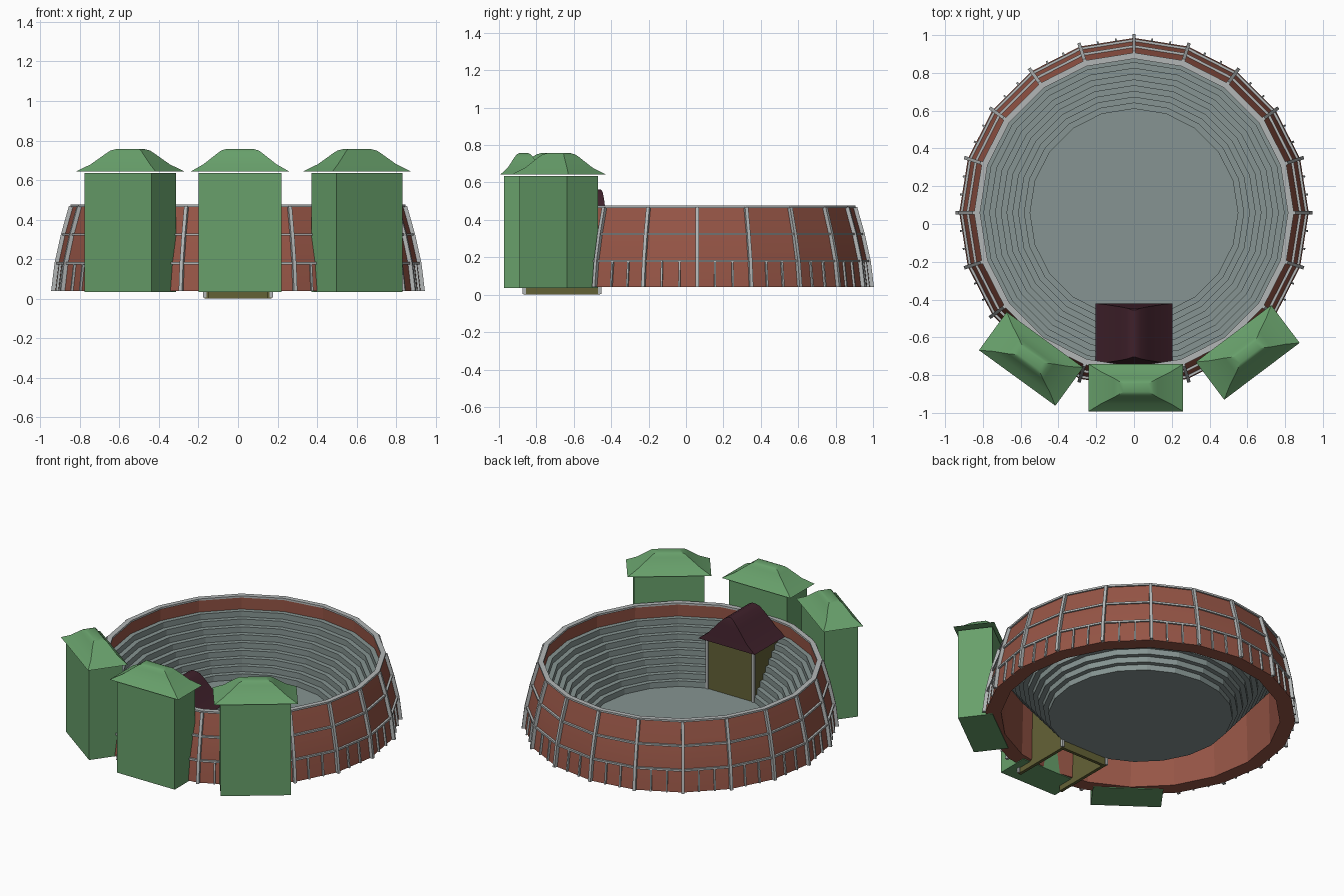
import bpy, bmesh, math
from mathutils import Matrix, Vector

cube = bpy.data.objects.get("Cube")
if cube:
    bpy.data.objects.remove(cube)

SIDES = 20
STEP = 2 * math.pi / SIDES
CENTRE = (0, 0.06, 0)


def material(name, rgb):
    m = bpy.data.materials.new(name)
    m.use_nodes = True
    m.diffuse_color = (*rgb, 1)
    m.node_tree.nodes["Principled BSDF"].inputs["Base Color"].default_value = (*rgb, 1)
    return m


GREEN = material("tower_green", (0.138, 0.352, 0.147))
BRICK = material("brick_red", (0.305, 0.091, 0.061))
STONE = material("seating_grey", (0.238, 0.296, 0.287))
METAL = material("light_metal", (0.45, 0.47, 0.47))
MAROON = material("dark_maroon", (0.05, 0.015, 0.024))
OLIVE = material("olive", (0.127, 0.122, 0.037))


def finish(name, bm, mat, loc=(0, 0, 0), turn=0, angle=10):
    bmesh.ops.recalc_face_normals(bm, faces=bm.faces)
    me = bpy.data.meshes.new(name)
    bm.to_mesh(me)
    bm.free()
    me.materials.append(mat)
    ob = bpy.data.objects.new(name, me)
    bpy.context.collection.objects.link(ob)
    ob.location = loc
    ob.rotation_euler.z = turn
    bpy.ops.object.select_all(action="DESELECT")
    ob.select_set(True)
    bpy.context.view_layer.objects.active = ob
    bpy.ops.object.shade_smooth_by_angle(angle=math.radians(angle))
    return ob


def loft(bm, rings, loop=False, caps=True):
    """Skin a list of closed vertex rings."""
    rows = [[bm.verts.new(p) for p in ring] for ring in rings]
    pairs = list(zip(rows, rows[1:])) + ([(rows[-1], rows[0])] if loop else [])
    for a, b in pairs:
        for i in range(len(a)):
            j = (i + 1) % len(a)
            bm.faces.new((a[i], a[j], b[j], b[i]))
    if caps and not loop:
        bm.faces.new(rows[0])
        bm.faces.new(rows[-1])


def revolve(bm, profile, loop=True):
    """Turn (radius, height) points into a faceted ring."""
    rings = [[(r * math.cos(i * STEP), r * math.sin(i * STEP), z)
              for i in range(SIDES)] for r, z in profile]
    loft(bm, rings, loop, caps=False)


def rect(hx, hy, z):
    return [(-hx, -hy, z), (hx, -hy, z), (hx, hy, z), (-hx, hy, z)]


def box(name, size, loc, mat, turn=0):
    bm = bmesh.new()
    bmesh.ops.create_cube(bm, size=1, matrix=Matrix.Diagonal((*size, 1)))
    return finish(name, bm, mat, loc, turn)


# Outer wall: leaning, slightly bulging shell with an upright inner face
WALL = [(0.925, 0.04), (0.908, 0.18), (0.876, 0.325), (0.835, 0.47)]
bm = bmesh.new()
revolve(bm, WALL + [(0.822, 0.47), (0.832, 0.04)])
finish("outer_wall", bm, BRICK, CENTRE)

# Horizontal rails and the rim
bm = bmesh.new()
for r, z in WALL[1:]:
    h = 0.006
    inner = r - 0.02 if z > 0.4 else r - 0.008
    revolve(bm, [(inner, z - h), (r + 0.012, z - h), (r + 0.012, z + h), (inner, z + h)])
finish("wall_rails", bm, METAL, CENTRE)


def upright(bm, profile, angle, shrink, half_width, depth):
    """Thin bar following the wall profile at a given angle."""
    out = Vector((math.cos(angle), math.sin(angle), 0))
    side = Vector((-out.y, out.x, 0)) * half_width
    rings = []
    for r, z in profile:
        lift = Vector((0, 0, z))
        near, far = out * (r * shrink - 0.008), out * (r * shrink + depth)
        rings.append([near - side + lift, far - side + lift,
                      far + side + lift, near + side + lift])
    loft(bm, rings)


# Main ribs at the corners, two short posts on each panel
ribs, posts = bmesh.new(), bmesh.new()
for i in range(SIDES):
    upright(ribs, WALL, i * STEP, 1, 0.009, 0.02)
    for side in (-1, 1):
        offset = side * STEP / 6
        upright(posts, WALL[:2], (i + 0.5) * STEP + offset,
                math.cos(STEP / 2) / math.cos(offset), 0.005, 0.012)
finish("wall_ribs", ribs, METAL, CENTRE)
finish("short_posts", posts, METAL, CENTRE)

# Stepped seating bowl
COUNT, R0, R1, Z0, Z1 = 9, 0.55, 0.825, 0.05, 0.385
tiers = [(R0, Z0)]
for i in range(COUNT):
    z = Z0 + (Z1 - Z0) * (i + 1) / COUNT
    tiers += [(R0 + (R1 - R0) * i / COUNT, z), (R0 + (R1 - R0) * (i + 1) / COUNT, z)]
bm = bmesh.new()
revolve(bm, tiers, loop=False)
bmesh.ops.reverse_faces(bm, faces=bm.faces)
finish("seating_tiers", bm, STONE, CENTRE)

# Arena floor
bm = bmesh.new()
bmesh.ops.create_circle(bm, cap_ends=True, segments=SIDES, radius=R0,
                        matrix=Matrix.Translation((0, 0, Z0)) @ Matrix.Rotation(STEP / 2, 4, "Z")
                        @ Matrix.Rotation(STEP / 2, 4, "Z"))
finish("arena_floor", bm, STONE, CENTRE)


def roof(name, rings, loc, turn, mat):
    bm = bmesh.new()
    loft(bm, [rect(*r) for r in rings])
    finish(name, bm, mat, loc, turn, 30)


# Three gate towers with flared hip roofs
TOWER_ROOF = [(0.25, 0.125, 0.643), (0.185, 0.085, 0.68), (0.115, 0.05, 0.735),
              (0.095, 0.038, 0.75), (0.066, 0.022, 0.758)]
for label, x, y, deg in (("front", 0.01, -0.867, 0),
                         ("left", 0.602, -0.68, 37),
                         ("right", -0.545, -0.714, -36)):
    turn = math.radians(deg)
    box(label + "_tower", (0.42, 0.21, 0.6), (x, y, 0.335), GREEN, turn)
    roof(label + "_tower_roof", TOWER_ROOF, (x, y, 0), turn, GREEN)

# Entrance pavilion: three thin walls, corner posts and a curved roof
box("pavilion_inner_wall", (0.34, 0.02, 0.39), (0, -0.47, 0.195), OLIVE)
for label, s in (("left", 1), ("right", -1)):
    box(label + "_pavilion_wall", (0.02, 0.41, 0.39), (s * 0.16, -0.665, 0.195), OLIVE)
    for end, y in (("inner", -0.462), ("outer", -0.865)):
        box(label + "_" + end + "_post", (0.018, 0.018, 0.39), (s * 0.168, y, 0.2), METAL)
roof("pavilion_roof",
     [(0.205, 0.16, 0.385), (0.14, 0.152, 0.435), (0.075, 0.142, 0.51),
      (0.035, 0.134, 0.55), (0.01, 0.125, 0.562)], (0, -0.58, 0), 0, MAROON)
